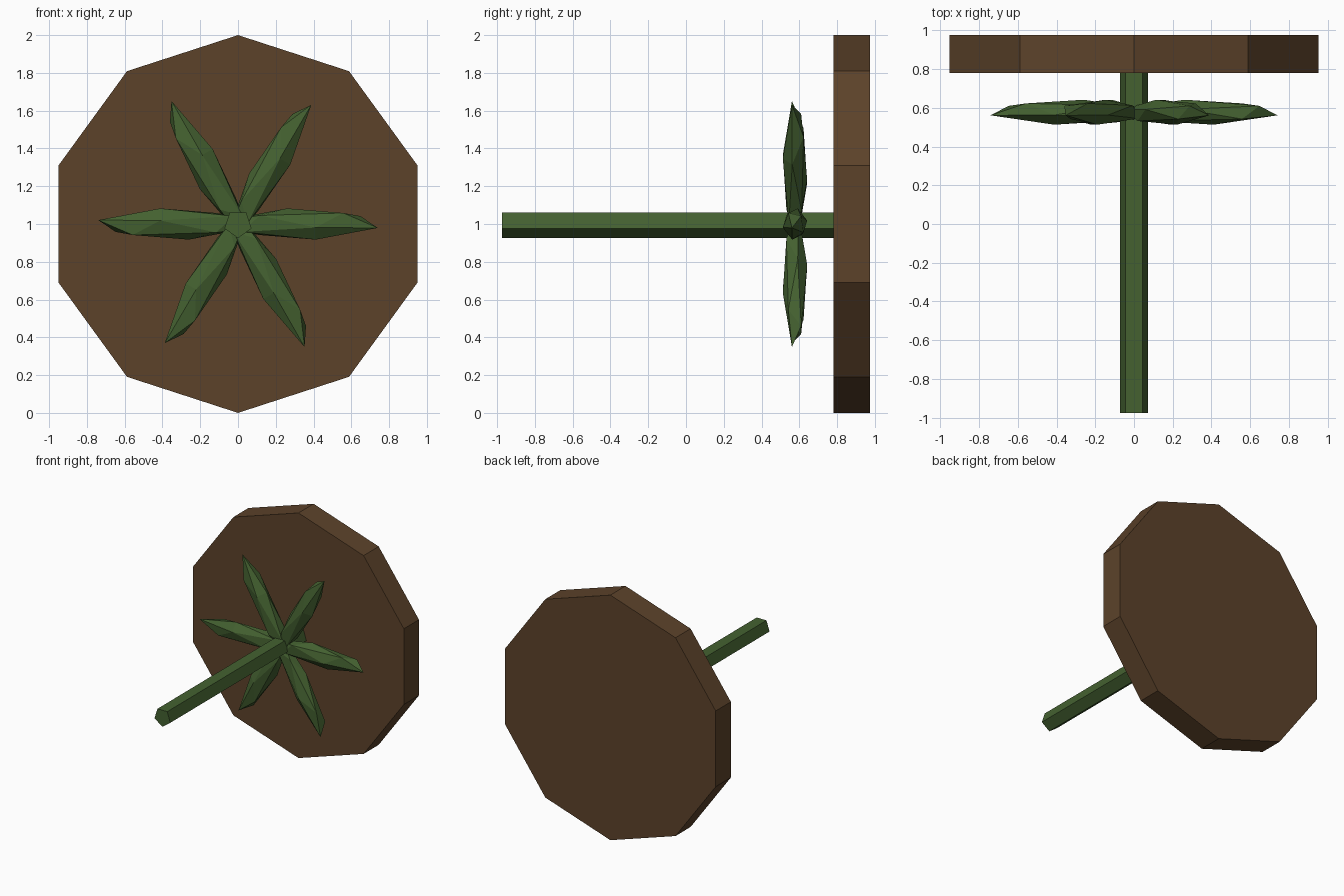
import bpy, bmesh
from math import pi, radians, sin, cos
from mathutils import Matrix, Vector

if "Cube" in bpy.data.objects:
    bpy.data.objects.remove(bpy.data.objects["Cube"])


def material(name, rgb):
    m = bpy.data.materials.new(name)
    m.diffuse_color = (*rgb, 1)
    m.use_nodes = True
    m.node_tree.nodes["Principled BSDF"].inputs["Base Color"].default_value = m.diffuse_color
    return m


brown = material("brown", (0.107, 0.055, 0.023))
green = material("green", (0.058, 0.120, 0.030))


def add_object(name, bm, mat):
    bmesh.ops.recalc_face_normals(bm, faces=bm.faces[:])
    me = bpy.data.meshes.new(name)
    bm.to_mesh(me)
    bm.free()
    me.materials.append(mat)
    ob = bpy.data.objects.new(name, me)
    bpy.context.collection.objects.link(ob)
    return ob


def prism(name, sides, radius, start, y0, y1, mat):
    """Capped prism along y, centred on z = 1."""
    bm = bmesh.new()
    angles = [start + 2 * pi * i / sides for i in range(sides)]
    ring = [bm.verts.new((radius * cos(a), y0, 1 + radius * sin(a))) for a in angles]
    face = bm.faces.new(ring)
    ext = bmesh.ops.extrude_face_region(bm, geom=[face], use_keep_orig=True)
    moved = [g for g in ext["geom"] if isinstance(g, bmesh.types.BMVert)]
    bmesh.ops.translate(bm, verts=moved, vec=(0, y1 - y0, 0))
    return add_object(name, bm, mat)


def frame(a, b):
    """Orthonormal frame from a pole and a neighbouring direction."""
    a = a.normalized()
    e = (b - a * b.dot(a)).normalized()
    return Matrix((a, e, a.cross(e))).transposed()


def leaf(name, angle):
    """Stretched, slightly tilted icosahedron turned about the stem."""
    bm = bmesh.new()
    bmesh.ops.create_icosphere(bm, subdivisions=1, radius=1)
    pole = max(bm.verts, key=lambda v: v.co.z).co.copy()
    near = next(v.co.copy() for v in bm.verts if 0.3 < v.co.dot(pole) < 0.6)
    target = frame(Vector((0.94, -0.24, -0.24)), Vector((0.73, 0.48, 0.48)))
    tilt = (target @ frame(pole, near).transposed()).to_4x4()
    place = (Matrix.Translation((0, 0.577, 1)) @ Matrix.Rotation(-angle, 4, 'Y')
             @ Matrix.Translation((0.336, 0, 0)) @ Matrix.Diagonal((0.43, 0.067, 0.086, 1)))
    bm.transform(place @ tilt)
    return add_object(name, bm, green)


# Ten-sided root disc
prism("base_disc", 10, 1.0, pi / 2, 0.78, 0.975, brown)

# Five-sided stem
prism("stem", 5, 0.075, -pi / 2, -0.975, 0.80, green)

# Ring of six leaves
for i in range(6):
    leaf(f"leaf_{i + 1}", radians(60 * i))
